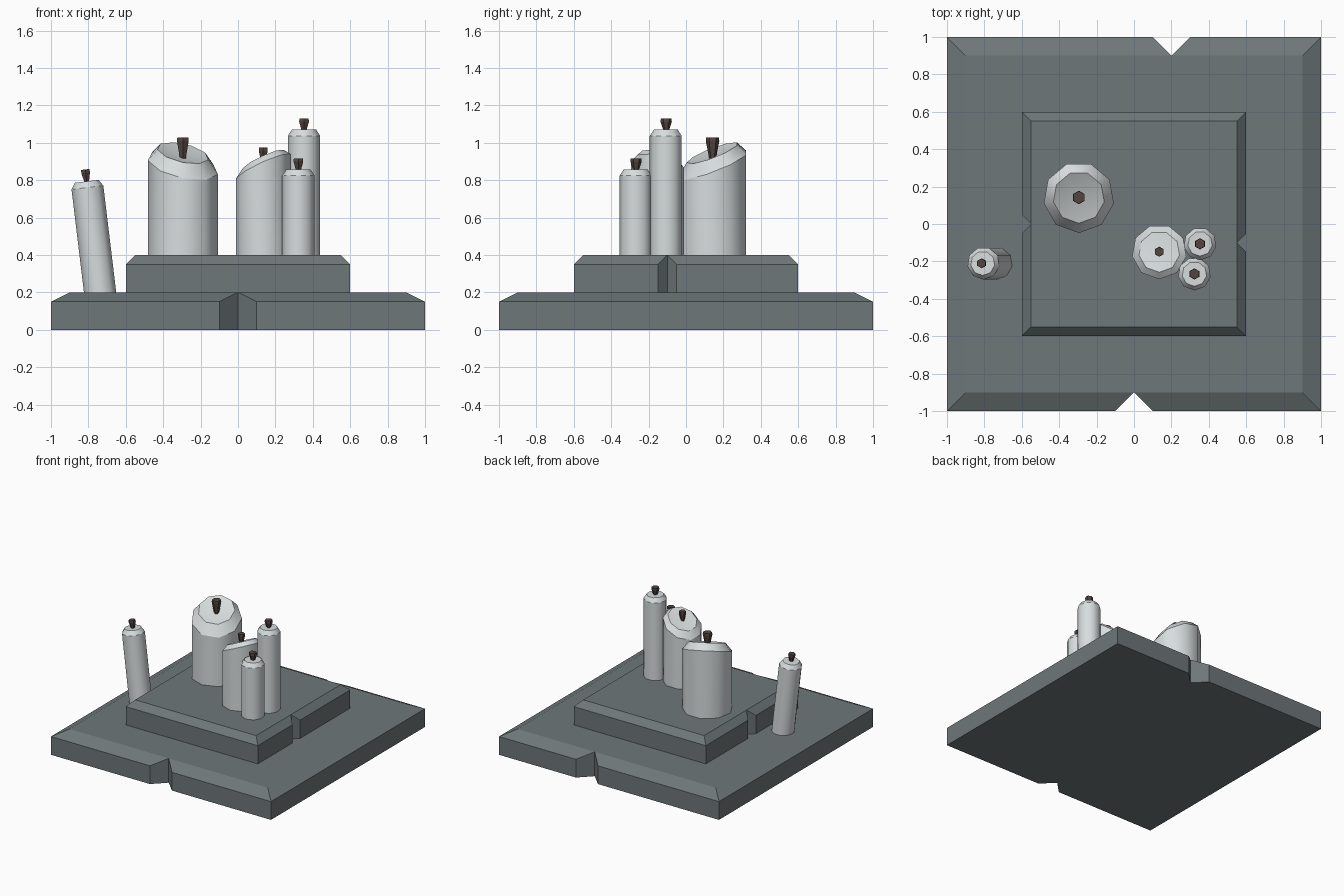
import bpy, bmesh, math
from mathutils import Vector, Matrix

if "Cube" in bpy.data.objects:
    bpy.data.objects.remove(bpy.data.objects["Cube"])


def material(name, rgb):
    m = bpy.data.materials.new(name)
    m.diffuse_color = (*rgb, 1)
    m.use_nodes = True
    m.node_tree.nodes["Principled BSDF"].inputs["Base Color"].default_value = m.diffuse_color
    return m


STONE = material("grey stone", (0.155, 0.185, 0.19))
WAX = material("pale wax", (0.68, 0.72, 0.73))
CHAR = material("charred wick", (0.085, 0.06, 0.052))


def finish(bm, name, mat):
    bmesh.ops.recalc_face_normals(bm, faces=bm.faces[:])
    me = bpy.data.meshes.new(name)
    bm.to_mesh(me)
    bm.free()
    me.materials.append(mat)
    ob = bpy.data.objects.new(name, me)
    bpy.context.collection.objects.link(ob)
    return ob


# Square slab with a chamfered top; notches = {side: offset along side},
# sides counted anticlockwise: 0 front, 1 right, 2 back, 3 left
def slab(name, half, z0, inset, notches):
    z1, z2 = z0 + 0.15, z0 + 0.2
    bm = bmesh.new()
    low, top = [], []
    rot = [Matrix.Rotation(math.pi / 2 * s, 3, 'Z') for s in range(4)]
    ins = half - inset

    def vert(s, x, y, z):
        return bm.verts.new(rot[s] @ Vector((x, y, z)))

    corners = [(vert(s, -half, -half, z0), vert(s, -half, -half, z1),
                vert(s, -ins, -ins, z2)) for s in range(4)]
    for s in range(4):
        a, d = corners[s], corners[(s + 1) % 4]
        low.append(a[0])
        top.append(a[2])
        if s in notches:
            o = notches[s]
            b, c = [(vert(s, o + k, -half, z0), vert(s, o + k, -half, z1))
                    for k in (-inset, inset)]
            p = (vert(s, o, -ins, z0), vert(s, o, -ins, z2))
            for l, r in ((a, b), (b, p), (p, c), (c, d)):
                bm.faces.new((l[0], r[0], r[1], l[1]))
            bm.faces.new((a[1], b[1], p[1], a[2]))
            bm.faces.new((c[1], d[1], d[2], p[1]))
            low += [b[0], p[0], c[0]]
            top.append(p[1])
        else:
            bm.faces.new((a[0], d[0], d[1], a[1]))
            bm.faces.new((a[1], d[1], d[2], a[2]))
    bm.faces.new(top)
    bm.faces.new(low[::-1])
    return finish(bm, name, STONE)


slab("lower_slab", 1.0, 0.0, 0.1, {0: 0.0, 2: -0.2})
slab("upper_slab", 0.6, 0.2, 0.05, {1: -0.1, 3: 0.0})


# Rings of vertices joined into a closed body; rings = [(radius, z)]
def lathe(name, mat, rings, sides, slope=(0, 0), dip=0.0, smooth=False):
    bm = bmesh.new()
    loops = []
    for i, (r, z) in enumerate(rings):
        ring = []
        for k in range(sides):
            a = 2 * math.pi * k / sides - math.pi / 2
            x, y = r * math.cos(a), r * math.sin(a)
            dz = (slope[0] * x + slope[1] * y) if i else 0
            ring.append(bm.verts.new((x, y, z + dz)))
        loops.append(ring)
    bm.faces.new(loops[0][::-1])
    for lo, hi in zip(loops, loops[1:]):
        for k in range(sides):
            n = (k + 1) % sides
            f = bm.faces.new((lo[k], lo[n], hi[n], hi[k]))
            f.smooth = smooth
    # cap, dished towards the wick
    tip = bm.verts.new((0, 0, rings[-1][1] - dip))
    for k in range(sides):
        f = bm.faces.new((loops[-1][k], loops[-1][(k + 1) % sides], tip))
        f.smooth = smooth
    # hard rims between wall, bevel and cap
    for ring in loops:
        for k in range(sides):
            bm.edges.get((ring[k], ring[(k + 1) % sides])).smooth = False
    return finish(bm, name, mat)


def candle(name, x, y, base, top, r, inner, bevel, wick_r, wick_top,
           slope=(0, 0), dip=0.0, tilt=0.0):
    h = top - base
    body = lathe(name, WAX, [(r, 0), (r, h - bevel), (inner, h)], 9,
                 slope, dip, True)
    wt = wick_top - base
    wb = h - dip - 0.005
    wick = lathe(name + "_wick", CHAR,
                 [(wick_r * 0.5, wb), (wick_r, wt - 0.018), (wick_r * 0.95, wt)], 6)
    for ob in (body, wick):
        ob.location = (x, y, base)
        ob.rotation_euler = (0, tilt, 0)


# Candles on the upper slab
candle("large_candle", -0.295, 0.142, 0.4, 0.945, 0.19, 0.138, 0.065,
       0.036, 1.027, (-0.2, 0.37), 0.025)
candle("medium_candle", 0.135, -0.148, 0.4, 0.91, 0.147, 0.11, 0.04,
       0.027, 0.975, (0.45, -0.2), 0.01)
candle("tall_candle", 0.353, -0.106, 0.4, 1.07, 0.088, 0.066, 0.033,
       0.03, 1.13)
candle("short_candle", 0.323, -0.267, 0.4, 0.857, 0.088, 0.066, 0.033,
       0.03, 0.917)
# Leaning candle on the lower slab
candle("leaning_candle", -0.735, -0.21, 0.18, 0.798, 0.087, 0.065, 0.033,
       0.027, 0.862, tilt=-0.12)
